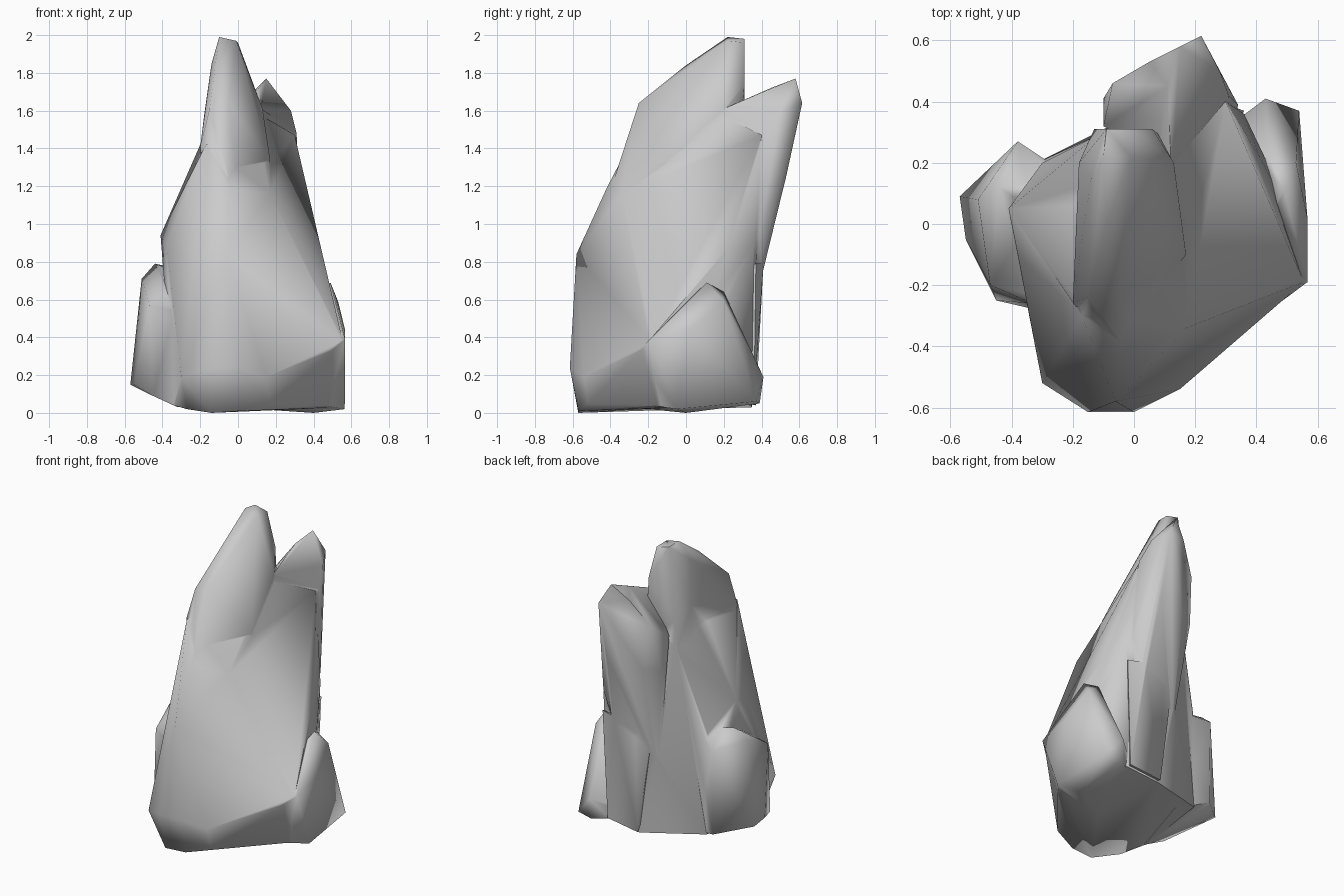
import bpy, bmesh, math


def hull(name, pts):
    """Convex faceted chunk of rock from its corner points."""
    bm = bmesh.new()
    for p in pts:
        bm.verts.new(p)
    res = bmesh.ops.convex_hull(bm, input=bm.verts[:])
    junk = {g for g in res["geom_interior"] + res["geom_unused"]
            if isinstance(g, bmesh.types.BMVert)}
    bmesh.ops.delete(bm, geom=list(junk), context='VERTS')
    bmesh.ops.recalc_face_normals(bm, faces=bm.faces[:])
    me = bpy.data.meshes.new(name)
    bm.to_mesh(me)
    bm.free()
    ob = bpy.data.objects.new(name, me)
    bpy.context.collection.objects.link(ob)
    return ob


# broad core of the rock, leaning back
rock = hull("rock", [
    (-0.14, -0.57, 0.01), (0.01, -0.57, 0.02), (-0.27, -0.45, 0.03), (0.17, -0.52, 0.06),
    (-0.15, -0.615, 0.25), (0.0, -0.615, 0.25), (-0.30, -0.52, 0.2), (0.15, -0.54, 0.2),
    (-0.34, -0.27, 0.05), (0.55, -0.04, 0.04), (0.48, -0.15, 0.05), (0.555, -0.19, 0.39),
    (-0.06, -0.58, 0.85), (-0.33, -0.27, 0.57), (-0.41, 0.05, 0.95), (-0.38, -0.1, 0.9),
    (-0.05, -0.42, 1.2), (0.17, -0.34, 1.17), (-0.17, -0.3, 1.43), (-0.2, 0.06, 1.43),
    (0.12, 0.21, 1.60), (0.30, 0.40, 1.48), (0.43, 0.1, 0.66), (0.41, 0.22, 0.88),
    (0.36, 0.36, 0.9), (-0.12, 0.29, 1.35), (-0.3, 0.2, 0.75), (-0.3, 0.21, 0.08),
    (-0.02, 0.35, 0.6), (0.1, 0.35, 0.04), (0.34, 0.34, 0.07)])

# main peak with its sloping front ridge
peak = hull("main_peak", [
    (-0.10, 0.22, 2.0), (-0.01, 0.22, 1.98), (-0.09, 0.31, 1.99), (0.0, 0.31, 1.97),
    (-0.14, 0.15, 1.86), (-0.09, 0.0, 1.85), (-0.15, -0.24, 1.62), (-0.05, -0.25, 1.65),
    (-0.18, 0.2, 1.58), (-0.20, -0.26, 1.42), (0.13, 0.2, 1.62), (0.06, 0.31, 1.75),
    (0.17, -0.1, 1.35), (-0.05, -0.38, 1.25), (-0.13, 0.31, 1.5),
    (-0.15, 0.2, 0.6), (0.2, 0.2, 0.6), (-0.1, -0.3, 0.6)])

# rear peak and the column under it down the back
rear = hull("rear_peak", [
    (0.15, 0.58, 1.78), (0.11, 0.45, 1.73), (0.22, 0.615, 1.65), (0.28, 0.50, 1.61),
    (0.12, 0.20, 1.62), (0.05, 0.53, 1.68), (-0.07, 0.46, 1.5), (0.31, 0.42, 1.49),
    (-0.1, 0.32, 1.4), (0.22, 0.53, 1.26), (0.0, 0.46, 1.2), (-0.1, 0.41, 1.2),
    (0.34, 0.39, 0.95), (0.25, 0.40, 0.73), (-0.03, 0.33, 0.5), (0.3, 0.1, 0.6)])
foot = hull("rear_foot", [
    (0.25, 0.41, 0.8), (0.36, 0.37, 0.8), (0.0, 0.36, 0.75), (0.1, 0.40, 0.7),
    (0.1, 0.37, 0.05), (0.33, 0.36, 0.08), (0.0, 0.1, 0.7), (0.2, 0.1, 0.1)])

# low chunk on the right
right = hull("right_chunk", [
    (0.565, -0.05, 0.03), (0.567, -0.19, 0.40), (0.567, 0.02, 0.45), (0.49, 0.11, 0.70),
    (0.45, 0.2, 0.65), (0.53, 0.2, 0.6), (0.54, 0.37, 0.07), (0.43, 0.41, 0.2),
    (0.43, 0.39, 0.06), (0.4, 0.0, 0.01), (0.42, -0.06, 0.54), (0.1, -0.2, 0.03),
    (0.15, -0.5, 0.1), (0.15, 0.2, 0.07)])

# low chunk on the left
left = hull("left_chunk", [
    (-0.57, 0.09, 0.16), (-0.55, -0.05, 0.16), (-0.45, -0.25, 0.10), (-0.32, -0.28, 0.04),
    (-0.47, -0.2, 0.58), (-0.33, -0.26, 0.57), (-0.51, 0.08, 0.72), (-0.44, 0.12, 0.80),
    (-0.38, 0.27, 0.68), (-0.38, 0.26, 0.12), (-0.2, 0.15, 0.75), (-0.2, 0.15, 0.06)])

# fuse the chunks into one surface
bpy.context.view_layer.objects.active = rock
rock.select_set(True)
for part in (peak, rear, foot, right, left):
    mod = rock.modifiers.new("fuse", 'BOOLEAN')
    mod.operation = 'UNION'
    mod.solver = 'EXACT'
    mod.object = part
    bpy.ops.object.modifier_apply(modifier=mod.name)
    bpy.data.objects.remove(part)

# settle on the ground and shade softly
low = min(v.co.z for v in rock.data.vertices)
for v in rock.data.vertices:
    v.co.z -= low
bpy.ops.object.shade_smooth_by_angle(angle=math.radians(75))
